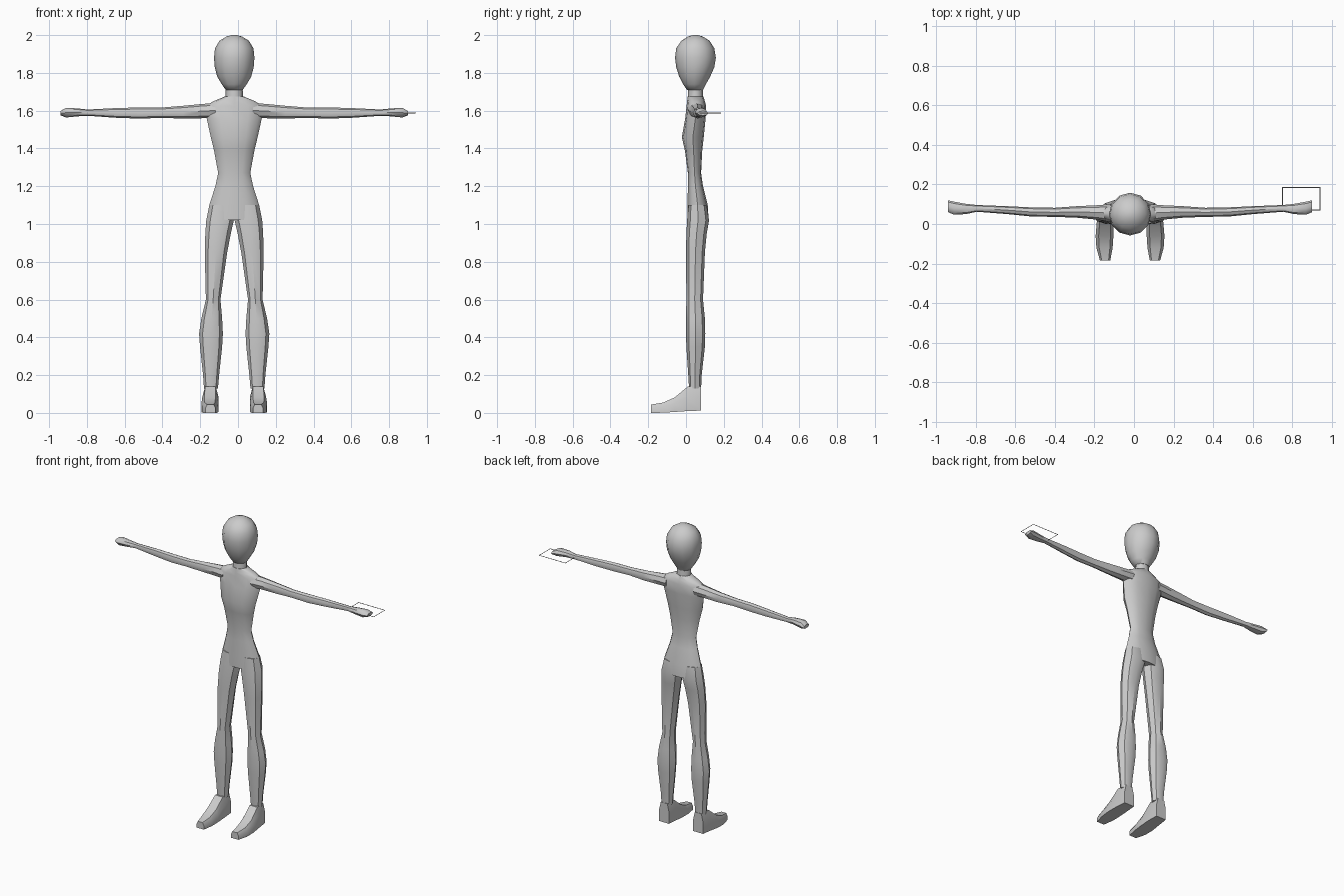
import bpy, bmesh
from math import sin, cos, pi, radians

if "Cube" in bpy.data.objects:
    bpy.data.objects.remove(bpy.data.objects["Cube"])

CENTRE = -0.02  # the figure's own plane of symmetry

grey = bpy.data.materials.new("body grey")
grey.use_nodes = True
grey.diffuse_color = (0.6, 0.6, 0.6, 1)
grey.node_tree.nodes["Principled BSDF"].inputs["Base Color"].default_value = (0.6, 0.6, 0.6, 1)


def oval(sides):
    return [(cos(2 * pi * i / sides), sin(2 * pi * i / sides)) for i in range(sides)]


def loft(name, rings, angle, mirrored=False):
    """Skin a list of equal point rings and cap both ends."""
    bm = bmesh.new()
    loops = [[bm.verts.new(p) for p in ring] for ring in rings]
    n = len(loops[0])
    for a, b in zip(loops, loops[1:]):
        for i in range(n):
            j = (i + 1) % n
            bm.faces.new((a[i], a[j], b[j], b[i]))
    bm.faces.new(loops[0])
    bm.faces.new(loops[-1])
    bmesh.ops.recalc_face_normals(bm, faces=bm.faces)
    mesh = bpy.data.meshes.new(name)
    bm.to_mesh(mesh)
    bm.free()
    mesh.materials.append(grey)
    ob = bpy.data.objects.new(name, mesh)
    bpy.context.collection.objects.link(ob)
    ob.location.x = CENTRE
    bpy.ops.object.select_all(action="DESELECT")
    ob.select_set(True)
    bpy.context.view_layer.objects.active = ob
    bpy.ops.object.shade_smooth_by_angle(angle=radians(angle))
    if mirrored:
        ob.modifiers.new("Mirror", "MIRROR").use_clip = False
    return ob


def upright(name, sections, sides, angle, mirrored=False):
    """Sections are (z, x min, x max, y min, y max)."""
    rings = [[((a + b) / 2 + c * (b - a) / 2, (f + g) / 2 + s * (g - f) / 2, z)
              for c, s in oval(sides)] for z, a, b, f, g in sections]
    return loft(name, rings, angle, mirrored)


def centred(sections):
    return [(z, -w, w, f, g) for z, w, f, g in sections]


# Head: egg narrowing to the chin
upright("head", centred([
    (1.71, .045, .005, .09), (1.74, .066, -.015, .105), (1.78, .09, -.036, .128),
    (1.83, .103, -.052, .15), (1.88, .107, -.058, .158), (1.93, .102, -.052, .15),
    (1.97, .078, -.025, .125), (1.992, .042, .01, .09), (2.0, .014, .036, .064),
]), 12, 60)

# Neck
upright("neck", centred([(1.64, .05, .005, .095), (1.68, .046, .01, .09),
                         (1.74, .044, .012, .088)]), 8, 50)

# Torso: shoulders, chest, waist and hips
upright("torso", centred([
    (1.675, .05, .008, .092), (1.65, .11, .006, .1), (1.625, .152, .003, .107),
    (1.56, .146, -.004, .104), (1.46, .124, -.022, .094), (1.39, .107, -.006, .086),
    (1.27, .085, .01, .08), (1.2, .1, .01, .09), (1.1, .132, .008, .115),
    (1.02, .147, .008, .12),
]), 12, 50)

# Legs: ridged front and back
upright("legs", [
    (1.1, .0, .132, .012, .11), (1.02, .002, .148, .006, .122), (.95, .018, .153, .002, .11),
    (.85, .037, .156, .0, .1), (.6, .073, .15, .002, .09), (.5, .064, .174, .0, .1),
    (.42, .06, .186, .0, .102), (.35, .064, .181, .002, .1), (.2, .08, .165, .012, .083),
    (.13, .086, .16, .016, .08),
], 8, 40, True)


# Feet: heel, instep and blunt toe, with chamfered upper edges
def foot_section(y, x0, x1, z0, z1):
    c, m = (x1 - x0) * 0.17, z0 + (z1 - z0) * 0.6
    return [(x0, y, z0), (x1, y, z0), (x1, y, m), (x1 - c, y, z1), (x0 + c, y, z1), (x0, y, m)]


loft("feet", [foot_section(*s) for s in [
    (.08, .088, .16, .012, .14), (.01, .084, .168, .01, .14), (-.06, .084, .174, .005, .082),
    (-.12, .088, .17, .001, .055), (-.185, .1, .152, .0, .044)]], 30, True)

# Arms and hands: sections are (x, y min, y max, z min, z max)
arm = [
    (.1, .01, .1, 1.562, 1.64), (.165, .022, .095, 1.56, 1.636), (.27, .032, .09, 1.558, 1.626),
    (.38, .036, .082, 1.562, 1.617), (.5, .038, .084, 1.558, 1.617), (.62, .05, .09, 1.562, 1.614),
    (.775, .062, .096, 1.573, 1.606), (.83, .05, .102, 1.57, 1.612), (.89, .047, .113, 1.564, 1.615),
    (.92, .06, .12, 1.575, 1.598),
]
loft("arms", [[(x, (a + b) / 2 + c * (b - a) / 2, (f + g) / 2 + s * (g - f) / 2)
               for c, s in oval(8)] for x, a, b, f, g in arm], 40, True)

# Thin open frame lying around the left hand
bpy.ops.mesh.primitive_plane_add(size=1, location=(.845, .128, 1.588))
frame = bpy.context.object
frame.name = "hand_frame"
frame.scale = (.19, .114, 1)
bpy.ops.object.transform_apply(location=False, rotation=False, scale=True)
frame.data.materials.append(grey)
wire = frame.modifiers.new("Wireframe", "WIREFRAME")
wire.thickness = 0.004
wire.use_boundary = True
